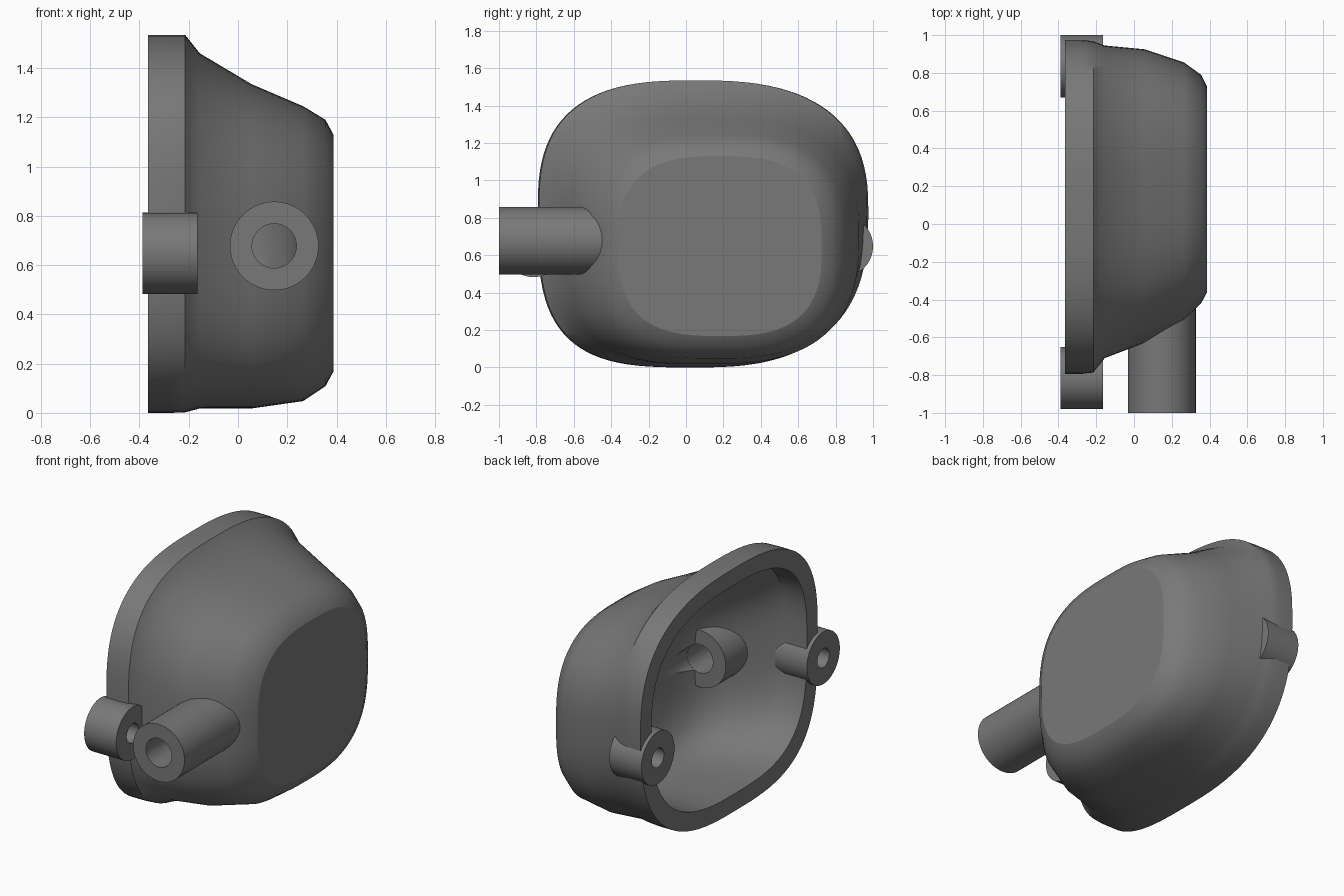
import bpy, bmesh, math
from mathutils import Matrix, Vector

if "Cube" in bpy.data.objects:
    bpy.data.objects.remove(bpy.data.objects["Cube"])

SEG = 96
grey = bpy.data.materials.new("dark_grey")
grey.diffuse_color = (0.19, 0.19, 0.19, 1)
grey.use_nodes = True
grey.node_tree.nodes["Principled BSDF"].inputs["Base Color"].default_value = grey.diffuse_color


def make_object(name, bm):
    bmesh.ops.recalc_face_normals(bm, faces=bm.faces)
    me = bpy.data.meshes.new(name)
    bm.to_mesh(me)
    bm.free()
    me.materials.append(grey)
    ob = bpy.data.objects.new(name, me)
    bpy.context.collection.objects.link(ob)
    return ob


def finish(ob, flat_xs=()):
    """Smooth shading with creases at steep edges and around the flat ends."""
    bm = bmesh.new()
    bm.from_mesh(ob.data)
    for f in bm.faces:
        f.smooth = True
    for e in bm.edges:
        steep = e.calc_face_angle(0) > math.radians(35)
        flat = any(all(abs(v.co.x - x) < 1e-4 for v in e.verts) for x in flat_xs)
        e.smooth = not (steep or flat)
    bm.to_mesh(ob.data)
    bm.free()


def section(bm, x, y0, y1, z0, z1):
    """Lopsided superellipse ring, squarest in the lower front corner."""
    t = min(1, max(0, (x + 0.215) / 0.6))
    cy = y0 + (y1 - y0) * (0.48 + 0.02 * t)
    cz = z0 + (z1 - z0) * (0.54 - 0.04 * t)
    ring = []
    for i in range(SEG):
        a = 2 * math.pi * i / SEG
        c, s = math.cos(a), math.sin(a)
        if c > 0:
            n0 = 2.62
        else:
            n0 = 2.8 if s > 0 else 3.3
        n = n0 + (2.85 - n0) * t * t
        u, v = abs(c) ** (2 / n), abs(s) ** (2 / n)
        y = cy + u * (y1 - cy) if c > 0 else cy - u * (cy - y0)
        z = cz + v * (z1 - cz) if s > 0 else cz - v * (cz - z0)
        ring.append(bm.verts.new((x, y, z)))
    return ring


def bridge(bm, a, b):
    n = len(a)
    for i in range(n):
        j = (i + 1) % n
        bm.faces.new((a[i], a[j], b[j], b[i]))


def tube(name, start, axis, length, r, hole=0.0, seg=64):
    """Cylinder along an axis, bored through when hole > 0."""
    bm = bmesh.new()
    rot = Vector((0, 0, 1)).rotation_difference(Vector(axis)).to_matrix().to_4x4()
    m = Matrix.Translation(start) @ rot

    def ring(rad, h):
        return [bm.verts.new(m @ Vector((rad * math.cos(2 * math.pi * i / seg),
                                         rad * math.sin(2 * math.pi * i / seg), h)))
                for i in range(seg)]
    a, b = ring(r, 0), ring(r, length)
    bridge(bm, a, b)
    if hole:
        c, d = ring(hole, 0), ring(hole, length)
        bridge(bm, c, d)
        bridge(bm, a, c)
        bridge(bm, b, d)
    else:
        bm.faces.new(a)
        bm.faces.new(b)
    ob = make_object(name, bm)
    finish(ob)
    return ob


# Housing shell: outer skin then cavity, each as x, y0, y1, z0, z1
outer = [(-0.365, -0.793, 0.975, 0.0, 1.535),
         (-0.275, -0.793, 0.975, 0.0, 1.535),
         (-0.215, -0.786, 0.968, 0.002, 1.535),
         (-0.155, -0.71, 0.945, 0.018, 1.46),
         (0.055, -0.63, 0.925, 0.018, 1.335),
         (0.265, -0.51, 0.855, 0.048, 1.245),
         (0.355, -0.42, 0.79, 0.108, 1.19),
         (0.3875, -0.36, 0.725, 0.168, 1.13)]
inner = [(-0.365, -0.685, 0.865, 0.11, 1.43),
         (-0.215, -0.685, 0.86, 0.11, 1.42),
         (-0.165, -0.66, 0.85, 0.115, 1.37),
         (-0.08, -0.60, 0.835, 0.12, 1.30),
         (0.02, -0.53, 0.82, 0.13, 1.24),
         (0.11, -0.455, 0.79, 0.15, 1.18),
         (0.19, -0.34, 0.71, 0.21, 1.10),
         (0.232, -0.17, 0.57, 0.33, 0.98),
         (0.255, -0.05, 0.45, 0.44, 0.87)]
bm = bmesh.new()
rings = [section(bm, *s) for s in reversed(outer)] + [section(bm, *s) for s in inner]
for a, b in zip(rings, rings[1:]):
    bridge(bm, a, b)
bm.faces.new(rings[0])
bm.faces.new(rings[-1])
housing = make_object("housing_shell", bm)

# Mounting bosses on the rim and the inlet pipe through the front wall
cutters = []
for name, y in (("front_boss", -0.815), ("back_boss", 0.835)):
    tube(name, (-0.3885, y, 0.648), (1, 0, 0), 0.2235, 0.165, 0.06)
    cutters.append(tube(name + "_cutter", (-0.5, y, 0.648), (1, 0, 0), 0.337, 0.061))
tube("inlet_pipe", (0.147, -1, 0.678), (0, 1, 0), 0.65, 0.18, 0.09)
cutters.append(tube("inlet_cutter", (0.147, -1.1, 0.678), (0, 1, 0), 1.15, 0.091))

# Bore the holes through the shell
bpy.context.view_layer.objects.active = housing
for c in cutters:
    c.hide_render = True
    mod = housing.modifiers.new("bore", 'BOOLEAN')
    mod.operation = 'DIFFERENCE'
    mod.solver = 'EXACT'
    mod.object = c
    bpy.ops.object.modifier_apply(modifier=mod.name)
for c in cutters:
    bpy.data.objects.remove(c)
finish(housing, (0.3875, 0.255))
